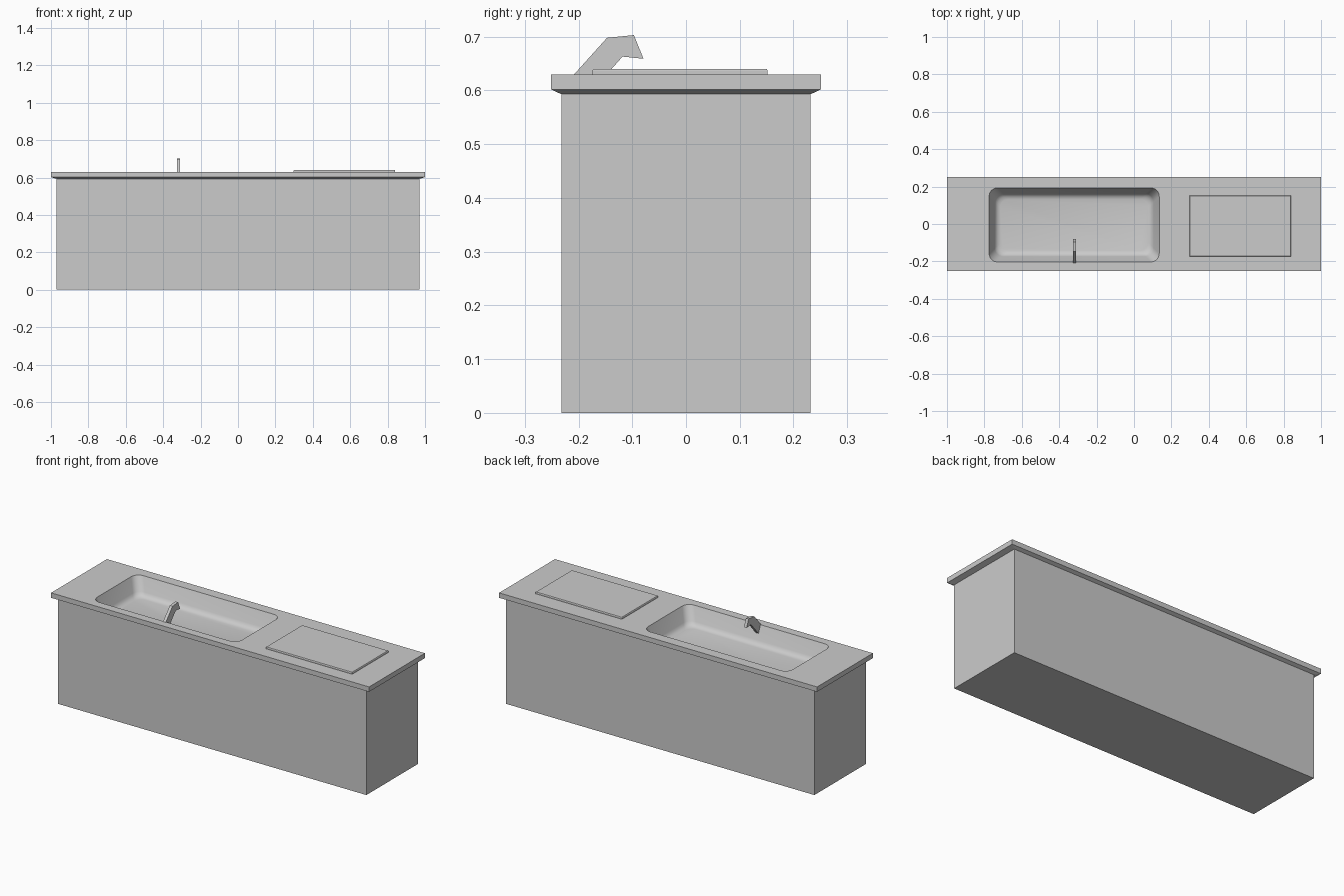
import bpy, bmesh, math

if "Cube" in bpy.data.objects:
    bpy.data.objects.remove(bpy.data.objects["Cube"])


def rect(x0, x1, y0, y1, z):
    return [(x0, y0, z), (x1, y0, z), (x1, y1, z), (x0, y1, z)]


def rounded_rect(x0, x1, y0, y1, z, r, steps=6):
    pts = []
    corners = [(x0 + r, y0 + r, 180), (x1 - r, y0 + r, 270),
               (x1 - r, y1 - r, 0), (x0 + r, y1 - r, 90)]
    for cx, cy, start in corners:
        for i in range(steps + 1):
            a = math.radians(start + 90 * i / steps)
            pts.append((cx + r * math.cos(a), cy + r * math.sin(a), z))
    return pts


def loft(bm, loops, cap_start=False, cap_end=False):
    """Skin a stack of counter-clockwise loops; returns their vertices."""
    rings = [[bm.verts.new(p) for p in loop] for loop in loops]
    for a, b in zip(rings, rings[1:]):
        n = len(a)
        for i in range(n):
            j = (i + 1) % n
            bm.faces.new((a[i], a[j], b[j], b[i]))
    if cap_start:
        bm.faces.new(rings[0][::-1])
    if cap_end:
        bm.faces.new(rings[-1])
    return rings


def ring_edges(bm, ring):
    return [bm.edges.get((ring[i - 1], ring[i])) for i in range(len(ring))]


def finish(bm, name, smooth=False):
    mesh = bpy.data.meshes.new(name)
    bm.to_mesh(mesh)
    bm.free()
    obj = bpy.data.objects.new(name, mesh)
    bpy.context.collection.objects.link(obj)
    if smooth:
        bpy.ops.object.select_all(action='DESELECT')
        obj.select_set(True)
        bpy.context.view_layer.objects.active = obj
        bpy.ops.object.shade_smooth_by_angle(angle=math.radians(28))
    return obj


# Cabinet, open at the top where the counter covers it
CAB = (-0.97, 0.97, -0.232, 0.232)
bm = bmesh.new()
loft(bm, [rect(*CAB, 0), rect(*CAB, 0.593)], cap_start=True)
finish(bm, "cabinet")

# Countertop with chamfered underside and a sunken basin
bm = bmesh.new()
TOP = 0.63
slab = loft(bm, [rect(*CAB, 0.593),
                 rect(-1, 1, -0.251, 0.251, 0.602),
                 rect(-1, 1, -0.251, 0.251, TOP)])
profile = [(0, 0), (0.03, 0.075), (0.036, 0.087), (0.047, 0.096), (0.06, 0.10)]
basin = loft(bm, [rounded_rect(-0.775 + d, 0.135 - d, -0.203 + d, 0.193 - d,
                               TOP - h, 0.045) for d, h in profile], cap_end=True)
fill = bmesh.ops.triangle_fill(
    bm, use_beauty=True,
    edges=ring_edges(bm, slab[-1]) + ring_edges(bm, basin[0]))
for f in fill["geom"]:
    if isinstance(f, bmesh.types.BMFace):
        f.normal_update()
        if f.normal.z < 0:
            f.normal_flip()
finish(bm, "countertop_with_basin", smooth=True)

# Raised board with a thin chamfer
bm = bmesh.new()
loft(bm, [rect(0.297, 0.84, -0.174, 0.152, TOP),
          rect(0.297, 0.84, -0.174, 0.152, 0.637),
          rect(0.299, 0.838, -0.172, 0.150, 0.640)], cap_start=True, cap_end=True)
finish(bm, "board")

# Faucet: bent side profile given a thickness, rooted in the basin wall
side = [(-0.218, 0.619), (-0.19, 0.582), (-0.118, 0.663), (-0.079, 0.659),
        (-0.097, 0.703), (-0.147, 0.698)]
bm = bmesh.new()
loft(bm, [[(x, y, z) for y, z in side] for x in (-0.326, -0.309)],
     cap_start=True, cap_end=True)
finish(bm, "faucet")
